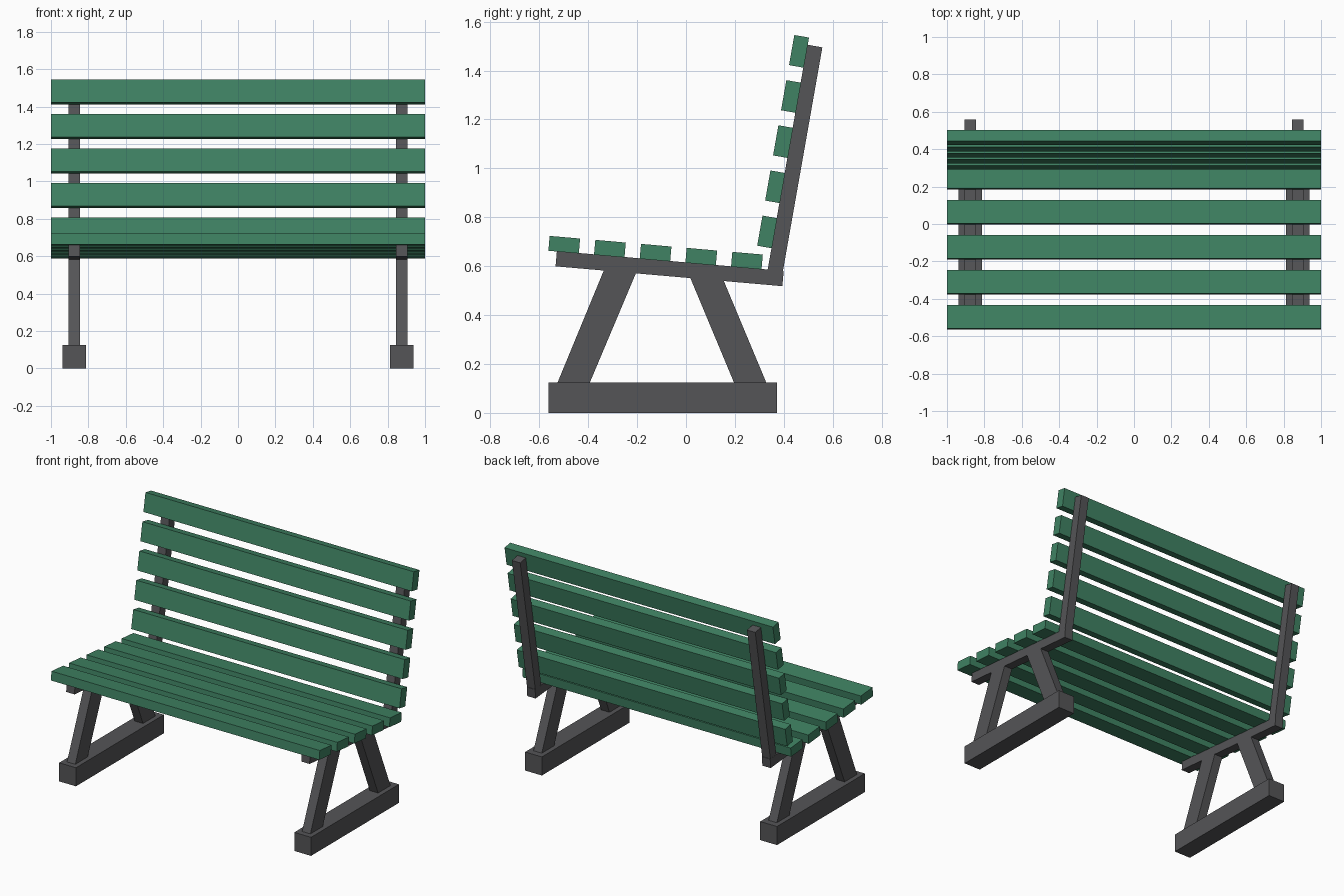
import bpy, bmesh
from math import radians, sin, cos

if "Cube" in bpy.data.objects:
    bpy.data.objects.remove(bpy.data.objects["Cube"])


def material(name, rgb):
    m = bpy.data.materials.new(name)
    m.diffuse_color = (*rgb, 1)
    m.use_nodes = True
    m.node_tree.nodes["Principled BSDF"].inputs["Base Color"].default_value = m.diffuse_color
    return m


GREEN = material("green_paint", (0.05, 0.225, 0.125))
IRON = material("dark_iron", (0.09, 0.09, 0.095))


def prism(name, profile, x0, x1, mat):
    """Extrude a (y, z) profile along x from x0 to x1."""
    bm = bmesh.new()
    face = bm.faces.new([bm.verts.new((x0, y, z)) for y, z in profile])
    ext = bmesh.ops.extrude_face_region(bm, geom=[face])
    moved = [v for v in ext["geom"] if isinstance(v, bmesh.types.BMVert)]
    bmesh.ops.translate(bm, verts=moved, vec=(x1 - x0, 0, 0))
    bmesh.ops.recalc_face_normals(bm, faces=bm.faces)
    mesh = bpy.data.meshes.new(name)
    bm.to_mesh(mesh)
    bm.free()
    mesh.materials.append(mat)
    ob = bpy.data.objects.new(name, mesh)
    bpy.context.collection.objects.link(ob)
    return ob


def tilted_rect(cy, cz, length, thick, angle):
    """Rectangle profile whose length runs at the given angle in the yz plane."""
    c, s = cos(angle), sin(angle)
    corners = [(-1, -1), (1, -1), (1, 1), (-1, 1)]
    return [(cy + a * length / 2 * c - b * thick / 2 * s,
             cz + a * length / 2 * s + b * thick / 2 * c) for a, b in corners]


SEAT = radians(-5)
BACK = radians(80)
PITCH = 0.1875

# Seat and backrest slats
for i in range(5):
    d = i * PITCH
    prism(f"seat_slat_{i + 1}",
          tilted_rect(-0.498 + d * cos(SEAT), 0.688 + d * sin(SEAT), 0.125, 0.061, SEAT),
          -1, 1, GREEN)
    prism(f"back_slat_{i + 1}",
          tilted_rect(0.332 + d * cos(BACK), 0.740 + d * sin(BACK), 0.125, 0.061, BACK),
          -1, 1, GREEN)

# Side frames, mirrored left and right
frame = {
    "foot": ([(-0.563, 0), (0.372, 0), (0.372, 0.125), (-0.563, 0.125)], 0.0625),
    "front_leg": ([(-0.527, 0.12), (-0.395, 0.12), (-0.199, 0.585), (-0.331, 0.595)], 0.031),
    "rear_leg": ([(0.198, 0.12), (0.330, 0.12), (0.144, 0.565), (0.008, 0.575)], 0.031),
    "seat_rail": (tilted_rect(-0.067, 0.590, 0.931, 0.0625, SEAT), 0.031),
    "back_post": (tilted_rect(0.444, 1.030, 0.955, 0.0625, BACK), 0.0308),
}
for side, x in (("left", -0.876), ("right", 0.876)):
    for part, (profile, half) in frame.items():
        prism(f"{side}_{part}", profile, x - half, x + half, IRON)
